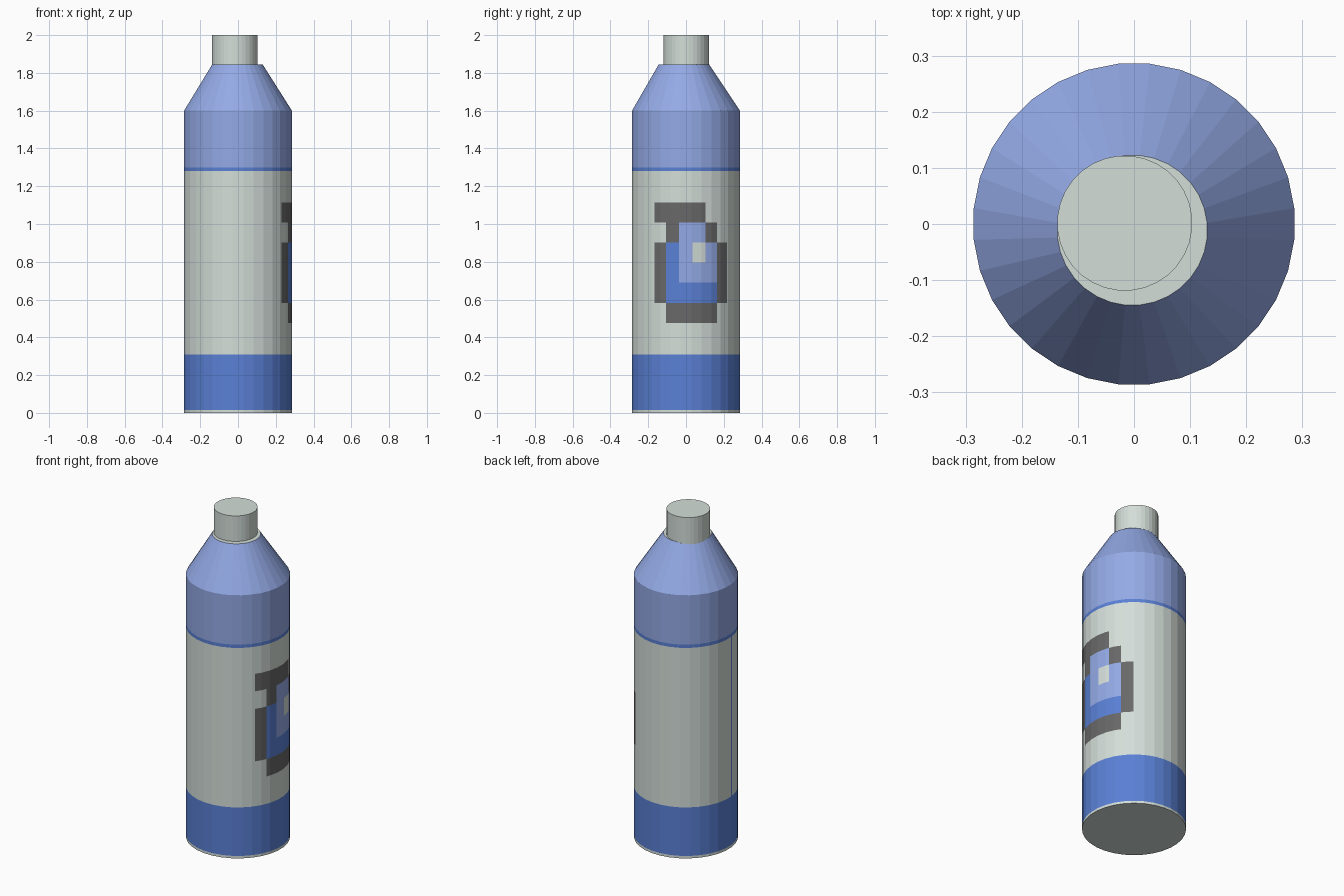
import bpy, bmesh, math
from mathutils import Vector

if "Cube" in bpy.data.objects:
    bpy.data.objects.remove(bpy.data.objects["Cube"])

SIDES = 32


def linear(c):
    c /= 255
    return c / 12.92 if c <= 0.04045 else ((c + 0.055) / 1.055) ** 2.4


def material(name, rgb):
    m = bpy.data.materials.new(name)
    m.diffuse_color = (*[linear(c) for c in rgb], 1)
    m.use_nodes = True
    m.node_tree.nodes["Principled BSDF"].inputs["Base Color"].default_value = m.diffuse_color
    return m


PALE, LIGHT, BLUE, DARK = range(4)
mats = [material("pale grey", (212, 222, 217)),
        material("light blue", (148, 170, 230)),
        material("mid blue", (90, 128, 213)),
        material("dark grey", (105, 104, 104))]


def lofted(rings):
    """Closed 32-sided tube through rings of (z, radius, centre x, centre y)."""
    bm = bmesh.new()
    loops = []
    for z, r, cx, cy in rings:
        angles = [(i + 0.5) * math.tau / SIDES for i in range(SIDES)]
        loops.append([bm.verts.new((cx + r * math.cos(a), cy + r * math.sin(a), z)) for a in angles])
    for lo, hi in zip(loops, loops[1:]):
        for i in range(SIDES):
            j = (i + 1) % SIDES
            bm.faces.new((lo[i], lo[j], hi[j], hi[i]))
    bm.faces.new(loops[0][::-1])
    bm.faces.new(loops[-1])
    return bm


def finish(bm, name):
    bm.normal_update()
    mesh = bpy.data.meshes.new(name)
    bm.to_mesh(mesh)
    bm.free()
    for m in mats:
        mesh.materials.append(m)
    ob = bpy.data.objects.new(name, mesh)
    bpy.context.collection.objects.link(ob)
    return ob


def cut(bm, co, normal, test=lambda c: True):
    """Slice only the faces whose centre passes the test."""
    faces = [f for f in bm.faces if test(f.calc_center_median())]
    geom = set(faces)
    for f in faces:
        geom.update(f.edges)
        geom.update(f.verts)
    bmesh.ops.bisect_plane(bm, geom=list(geom), dist=1e-5, plane_co=co, plane_no=normal)


def cut_angle(bm, deg, test):
    a = math.radians(deg)
    cut(bm, (0, 0, 0), (-math.sin(a), math.cos(a), 0), test)


# Bottle: straight body and tapered shoulder, slightly off-centre at the neck
bottle = lofted([(0, 0.287, 0, 0), (1.6, 0.287, 0, 0), (1.845, 0.134, -0.003, -0.011)])

# Painted bands
BASE, LABEL_LOW, LABEL_HIGH, TRIM = 0.015, 0.31, 1.28, 1.30
# Blocky emblem on the label: grid of angle columns and height rows
EMBLEM = ["DDDD..",
          ".DLLD.",
          "DBLPLD",
          "DBLLLD",
          "DBBBBD",
          ".DDDD."]
CODE = {".": PALE, "P": PALE, "D": DARK, "B": BLUE, "L": LIGHT}
COL0, COL = -36.0, 14.25
ROW0, ROW = 1.115, 0.1065
ROW_END = ROW0 - 6 * ROW
# Narrow gap where the label ends meet
SEAM = (185.2, 187.6)

for z in [BASE, LABEL_LOW, LABEL_HIGH, TRIM]:
    cut(bottle, (0, 0, z), (0, 0, 1))
for i in range(7):
    cut(bottle, (0, 0, ROW0 - i * ROW), (0, 0, 1),
        lambda c: c.x > 0 and LABEL_LOW < c.z < LABEL_HIGH)
for i in range(7):
    cut_angle(bottle, COL0 + i * COL, lambda c: c.x > 0.05 and ROW_END < c.z < ROW0)
for deg in SEAM:
    cut_angle(bottle, deg, lambda c: c.x < -0.05 and LABEL_LOW < c.z < LABEL_HIGH)


def paint(c):
    if c.z < BASE or c.z > 1.84:
        return PALE
    if c.z < LABEL_LOW:
        return BLUE
    if c.z > TRIM:
        return LIGHT
    if c.z > LABEL_HIGH:
        return BLUE
    deg = math.degrees(math.atan2(c.y, c.x))
    if SEAM[0] < deg % 360 < SEAM[1]:
        return BLUE
    col, row = math.floor((deg - COL0) / COL), math.floor((ROW0 - c.z) / ROW)
    if 0 <= col < 6 and 0 <= row < 6:
        return CODE[EMBLEM[row][col]]
    return PALE


for f in bottle.faces:
    f.material_index = paint(f.calc_center_bounds())
finish(bottle, "bottle")

# Cap, set a little to one side of the neck
finish(lofted([(1.835, 0.1205, -0.0165, 0.0015), (2.0, 0.1205, -0.0165, 0.0015)]), "cap")
